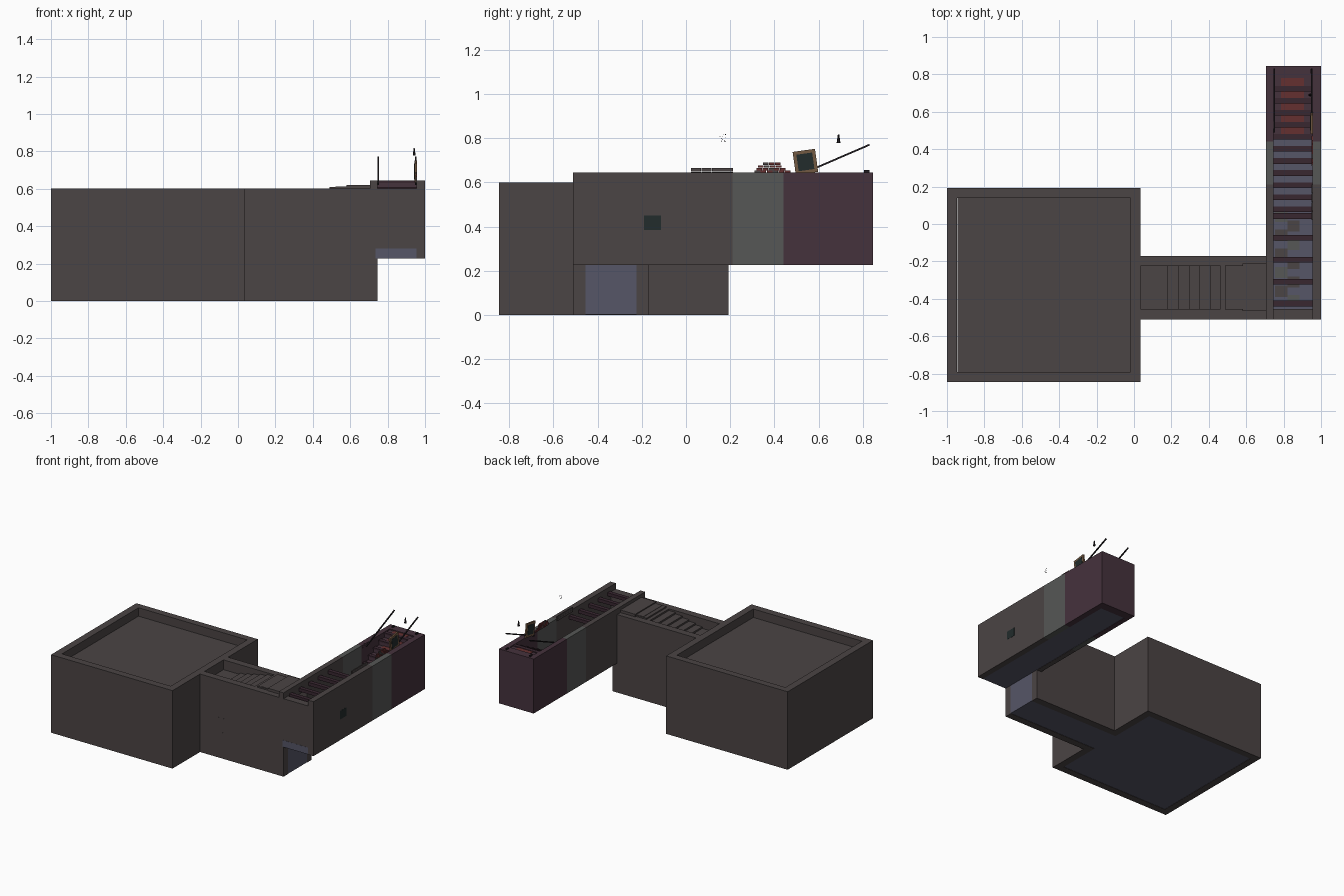
import bpy, math, random

if "Cube" in bpy.data.objects:
    bpy.data.objects.remove(bpy.data.objects["Cube"])
random.seed(4)


def mat(name, r, g, b):
    m = bpy.data.materials.new(name)
    m.diffuse_color = (r, g, b, 1)
    m.use_nodes = True
    m.node_tree.nodes["Principled BSDF"].inputs["Base Color"].default_value = m.diffuse_color
    return m


STONE = mat("stone", .070, .058, .058)
GREEN = mat("grey_green", .092, .096, .092)
PURPLE = mat("purple", .06, .032, .046)
BLUE = mat("blue_grey", .092, .092, .135)
RED = mat("red", .13, .03, .03)
DARK = mat("dark", .015, .012, .015)
TEAL = mat("dark_teal", .016, .025, .025)
GOLD = mat("gold_wood", .17, .10, .055)
WOOD = mat("plum_wood", .04, .02, .03)


def box(name, x0, x1, y0, y1, z0, z1, m, rot=(0, 0, 0)):
    bpy.ops.mesh.primitive_cube_add(
        size=1, location=((x0 + x1) / 2, (y0 + y1) / 2, (z0 + z1) / 2), rotation=rot)
    o = bpy.context.object
    o.name = name
    o.scale = (x1 - x0, y1 - y0, z1 - z0)
    o.data.materials.append(m)
    return o


# Square room: walls, floor, sunken roof
box("room_wall_south", -1, .034, -.845, -.79, 0, .6, STONE)
box("room_wall_north", -1, .034, .14, .192, 0, .6, STONE)
box("room_wall_west", -1, -.945, -.79, .14, 0, .6, STONE)
for n, a, b in (("south", -.79, -.455), ("north", -.225, .14)):
    box("room_wall_east_" + n, -.02, .034, a, b, 0, .6, STONE)
box("room_door_lintel", -.02, .034, -.455, -.225, .4, .6, STONE)
box("room_floor", -.945, -.02, -.79, .14, .002, .05, BLUE)
box("room_roof", -.945, -.02, -.79, .14, .48, .535, STONE)

# Corridor: walls, blue base and steps, stepped roof
box("corridor_wall_south", .034, .745, -.51, -.455, 0, .6, STONE)
box("corridor_wall_north", .034, .745, -.225, -.17, 0, .6, STONE)
box("corridor_floor", -.02, .745, -.455, -.225, .002, .05, BLUE)
edges = [.18, .237, .293, .35, .407, .463, .52]
for i, (a, b) in enumerate(zip(edges, edges[1:] + [.745])):
    box("corridor_step", a, b, -.455, -.225, .05, .05 + .0257 * (i + 1), BLUE)
    top = .525 + .0125 * (i + 1)
    box("corridor_roof_step", a, min(b, .7), -.455, -.225, top - .05, top, STONE)
box("corridor_roof_low", .034, .18, -.455, -.225, .475, .525, STONE)
box("corridor_landing_roof", .58, .705, -.465, -.21, .59, .62, STONE)
box("corridor_landing_trim", .49, .58, -.46, -.22, .59, .61, STONE)
for z in (.16, .27):
    box("corridor_vent", .19, .25, -.511, -.5, z, z + .04, WOOD if z < 0 else STONE)

# Raised passage: side walls in three coloured sections
for n, a, b, m in (("stone", -.51, .21, STONE), ("green", .21, .44, GREEN),
                   ("purple", .44, .845, PURPLE)):
    box("passage_wall_east_" + n, .955, 1, a, b, .226, .645, m)
    if n != "stone":
        box("passage_wall_west_" + n, .705, .745, a, b, .226, .645, m)
box("passage_wall_west_corner", .705, .745, -.51, -.455, .226, .645, STONE)
box("passage_wall_west_stone", .705, .745, -.225, .21, .226, .645, STONE)
box("passage_door_lintel", .705, .745, -.455, -.225, .56, .645, STONE)
box("passage_door_sill", .705, .745, -.455, -.225, .226, .28, BLUE)
box("passage_end_south", .745, .955, -.51, -.455, .28, .6, STONE)
box("passage_end_north", .745, .955, .78, .845, .226, .645, PURPLE)
box("passage_floor", .735, .955, -.511, .78, .228, .28, BLUE)
box("passage_window", .99, 1.001, -.19, -.112, .385, .45, TEAL)

# Staircase inside passage with red runner
n_steps = 11
for i in range(n_steps):
    y = .07 + i * .0645
    z = .28 + .033 * (i + 1)
    box("stair_step", .745, .955, y, y + .0645, .28, z - .006, PURPLE if y > .4 else BLUE)
    box("stair_nosing", .745, .955, y - .006, y + .024, z - .012, z, WOOD)
    if y > .4:
        box("stair_runner", .785, .91, y + .024, y + .0645, z - .008, z - .003, RED)

# Ceiling beams and floor stones over the level part
for i in range(5):
    y = -.44 + .117 * i
    box("ceiling_beam", .745, .955, y, y + .03, .585, .61, WOOD)
for i in range(10):
    x = .755 if i % 2 else .82
    y = -.44 + i * .05
    box("floor_stone", x, x + .065, y, y + .06, .28, .288, STONE if i % 3 else GREEN)

# Sloping handrails
slope = math.atan2(.125, .29)
length = .34 / math.cos(slope)
for x in (.75, .95):
    yc, zc = .66, .77 - .17 * math.tan(slope)
    box("handrail", x - .004, x + .004, yc - length / 2, yc + length / 2,
        zc - .004, zc + .004, DARK, (slope, 0, 0))
    box("handrail_post", x - .005, x + .005, .805, .83, .63, .655, DARK)

# Bricks and stone slabs set against the east wall
for r in range(2):
    for i in range(4):
        y = .022 + i * .048
        box("wall_slab", .948, .956, y, y + .046, .630 + r * .018, .647 + r * .018, STONE)
for r, (a, count) in enumerate(((.31, 6), (.315, 5), (.325, 4), (.345, 3))):
    for i in range(count):
        y = a + i * .027 + random.uniform(0, .004)
        box("wall_brick", .948, .956, y, y + .025, .642 + r * .012, .653 + r * .012,
            RED if (i + r) % 3 else STONE)

# Tilted picture
tilt = (math.radians(8), 0, 0)
box("picture_frame", .944, .956, .489, .591, .64, .745, GOLD, tilt)
box("picture_panel", .942, .958, .504, .576, .655, .73, TEAL, tilt)

# Small wall lamp and drifting specks
bpy.ops.mesh.primitive_cone_add(vertices=6, radius1=.009, radius2=.003, depth=.04,
                                location=(.942, .69, .797))
bpy.context.object.name = "wall_lamp"
bpy.context.object.data.materials.append(DARK)
for i in range(12):
    y, z = random.uniform(.14, .18), random.uniform(.78, .82)
    box("speck", .948, .95, y, y + .003, z, z + .003, DARK)
